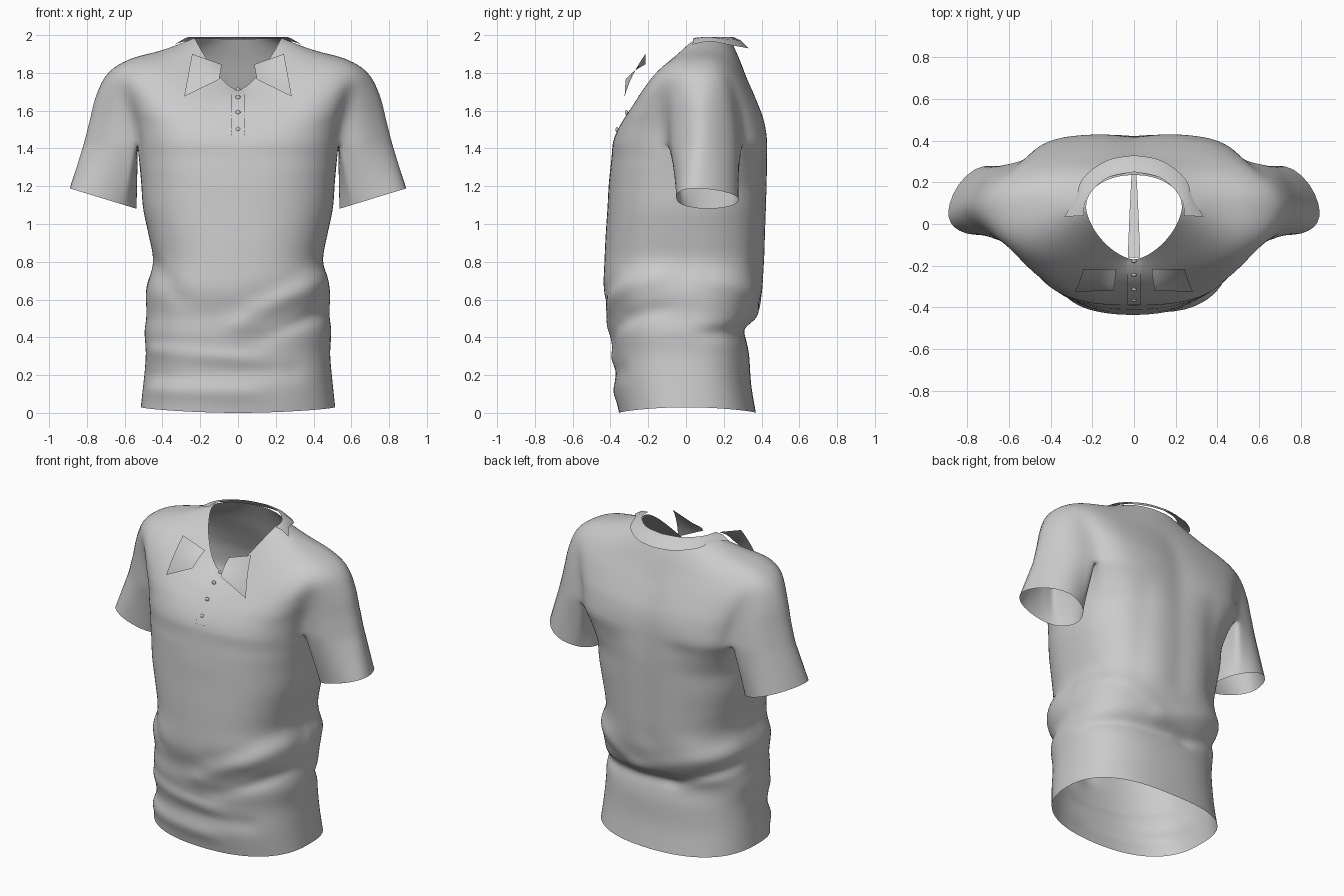
import bpy, bmesh, math
from mathutils import Vector

if "Cube" in bpy.data.objects:
    bpy.data.objects.remove(bpy.data.objects["Cube"])

K = 3  # samples per contour key


def cat(pts, m):
    """Smooth curve through points of any dimension, m samples per span."""
    out = []
    for i in range(len(pts) - 1):
        p = [pts[max(0, min(len(pts) - 1, i + d))] for d in (-1, 0, 1, 2)]
        for k in range(m):
            t = k / m
            out.append(tuple(0.5 * (2*b + (c-a)*t + (2*a-5*b+4*c-d)*t*t + (3*b-a-3*c+d)*t**3)
                             for a, b, c, d in zip(*p)))
    return out + [tuple(pts[-1])]


def finish(bm, name, level=0):
    bmesh.ops.remove_doubles(bm, verts=bm.verts, dist=1e-4)
    bmesh.ops.recalc_face_normals(bm, faces=bm.faces)
    mid = Vector((0, 0.05, 1))
    if sum(f.normal.dot(f.calc_center_median() - mid) * f.calc_area() for f in bm.faces) < 0:
        bmesh.ops.reverse_faces(bm, faces=bm.faces)
    me = bpy.data.meshes.new(name)
    bm.to_mesh(me)
    bm.free()
    for p in me.polygons:
        p.use_smooth = True
    ob = bpy.data.objects.new(name, me)
    bpy.context.collection.objects.link(ob)
    if level:
        mod = ob.modifiers.new("smooth", "SUBSURF")
        mod.levels = mod.render_levels = level
    return ob


def skin(bm, rows, closed=False):
    for a, b in zip(rows, rows[1:]):
        n = len(a)
        for i in range(n if closed else n - 1):
            j = (i + 1) % n
            bm.faces.new((a[i], a[j], b[j], b[i]))


# half contour at armpit height, front centre -> sleeve -> back centre
keys = [(0, -.39), (.21, -.385), (.385, -.325), (.49, -.215), (.535, -.1), (.68, -.07), (.825, .07),
        (.71, .25), (.535, .305), (.475, .365), (.38, .415), (.2, .435), (0, .425)]
# yoke rings: half width, side z, front y, front z, back y, back z, roundness, front pointedness
yoke = [(.825, 1.42, -.39, 1.42, .43, 1.42, 0, 0), (.79, 1.55, -.375, 1.47, .42, 1.52, .2, 0),
        (.755, 1.68, -.345, 1.53, .395, 1.60, .5, 0), (.69, 1.80, -.305, 1.59, .36, 1.69, .85, 0),
        (.57, 1.875, -.265, 1.64, .32, 1.78, 1, 0), (.4, 1.92, -.22, 1.68, .28, 1.88, 1, .3),
        (.23, 1.985, -.17, 1.71, .235, 1.98, 1, 1)]
# torso rings: z, half width, front y, back y
torso = [(1.42, .525, -.39, .43), (1.3, .515, -.405, .435), (1.1, .505, -.415, .43),
         (.95, .475, -.425, .425), (.8, .45, -.432, .42), (.65, .487, -.435, .405),
         (.52, .485, -.405, .365), (.42, .495, -.4, .32), (.3, .488, -.385, .335),
         (.15, .5, -.38, .345), (0, .515, -.355, .37)]


def half_shirt(bm, sx):
    new = lambda x, y, z: bm.verts.new((sx * x, y, z))
    contour, cy = cat(keys, K), .08
    rows = []
    for W, zs, F, zf, B, zb, rnd, tip in cat(yoke, 3):
        row = []
        for j, (px, py) in enumerate(contour):
            a = math.pi * (j / (12 * K) - .5)
            c, s = max(0, math.cos(a)), math.sin(a)
            e = .85 + (.4 * tip if s < 0 else .1 * tip)
            ux, uy = px / .825, (py - cy) / (.47 if py < cy else .35)
            ux += (c ** e - ux) * rnd
            uy += (math.copysign(abs(s) ** e, s) - uy) * rnd
            if j in (0, 12 * K):
                ux = 0
            drop = abs(s) ** (2.6 - .6 * tip if s < 0 else 2)
            row.append(new(W * ux, cy + uy * ((cy - F) if uy < 0 else (B - cy)),
                           zs + ((zf if s < 0 else zb) - zs) * drop))
        rows.append(row)
    skin(bm, rows)
    top = rows[0]
    f, b = top[4 * K].co, top[8 * K].co
    saddle = [new(.53, f.y + (b.y - f.y) * i / 8, 1.42) for i in range(1, 8)]
    # torso tube
    loop = top[:4 * K + 1] + saddle + top[8 * K:]
    rows = [loop]
    for i, (z, W, F, B) in enumerate(cat(torso, 4)[1:]):
        w, row = min(1, (i + 1) / 6), []
        for v in loop:
            x, y = abs(v.co.x), v.co.y
            t = math.atan2(y / (.39 if y < 0 else .43), x / .525)
            c, s = math.cos(t), math.sin(t)
            r = (abs(c) ** 2.5 + abs(s) ** 2.5) ** (-1 / 2.5)
            tx, ty = W * c * r, s * r * (-F if y < 0 else B)
            if x < 1e-6:
                tx = 0
            lift = .03 * c * c * max(0, 1 - z / .5)
            row.append(new(x + (tx - x) * w, y + (ty - y) * w, z + lift))
        rows.append(row)
    skin(bm, rows)
    # sleeve tube
    loop = top[4 * K:8 * K + 1] + saddle[::-1]
    rows = [loop]
    for i in range(1, 8):
        w, row = i / 7, []
        for v in loop:
            x, y = abs(v.co.x), v.co.y
            t = math.atan2((y - .1) / .18, (x - .675) / .147)
            c = math.cos(t)
            end = Vector((.715 + .18 * c, .117 + .17 * math.sin(t) - .06 * max(0, c) ** 1.5,
                          1.135 + .055 * c))
            row.append(new(*Vector((x, y, v.co.z)).lerp(end, w)))
        rows.append(row)
    skin(bm, rows, True)


# shirt body with sleeves
bm = bmesh.new()
for sx in (1, -1):
    half_shirt(bm, sx)
bmesh.ops.remove_doubles(bm, verts=bm.verts, dist=1e-4)
# soften the transition from yoke to torso
soft = [v for v in bm.verts if 1.3 < v.co.z < 1.56 and abs(v.co.x) < .5 and not v.is_boundary]
for _ in range(4):
    bmesh.ops.smooth_vert(bm, verts=soft, factor=.5, use_axis_x=True, use_axis_y=True, use_axis_z=True)
# cloth folds: side, start x z, end x z, width, height
folds = [(-1, .45, .72, .0, .47, .05, .022), (-1, .48, .55, .1, .38, .035, -.016),
         (-1, -.45, .33, .1, .28, .03, .016), (-1, -.48, .2, .3, .22, .04, -.014),
         (-1, -.45, .12, .1, .1, .03, .014), (-1, -.46, .8, -.3, .6, .04, -.015),
         (-1, .1, .62, .3, .7, .04, -.012), (1, .48, .42, -.1, .45, .035, -.02),
         (1, -.45, .68, .1, .5, .045, .015), (1, -.48, .58, -.1, .43, .03, -.02),
         (1, .45, .7, .1, .52, .04, .014), (1, 0, 1.7, 0, .75, .07, -.012),
         (1, .25, 1.3, .27, .75, .05, -.01), (1, -.25, 1.35, -.27, .8, .05, -.01)]
for v in bm.verts:
    if abs(v.co.x) > .53 or (v.co.z > 1.41 and abs(v.co.x) > .3):
        continue
    d = 0
    for side, x0, z0, x1, z1, wd, h in folds:
        if side * v.co.y > -.05:
            a, b, p = Vector((x0, z0)), Vector((x1, z1)), Vector((v.co.x, v.co.z))
            t = max(0, min(1, (p - a).dot(b - a) / (b - a).length_squared))
            d += h * math.exp(-((p - a.lerp(b, t)).length / wd) ** 2) * min(1, abs(v.co.y) / .15)
    n = Vector((v.co.x * .7, v.co.y, 0)).normalized()
    v.co += Vector((n.x * d if abs(v.co.x) > .3 else 0, n.y * d, 0))
finish(bm, "shirt_body", 1)


def strip(name, rows):
    bm = bmesh.new()
    skin(bm, [[bm.verts.new(p) for p in r] for r in rows])
    return finish(bm, name)


# turned-down collar around the back of the neck
inner = cat([(.24, .04, 1.985), (.235, .1, 1.99), (.2, .16, 1.99), (.12, .225, 1.99), (0, .25, 1.99)], 4)
outer = cat([(.335, .035, 1.95), (.28, .125, 1.967), (.245, .22, 1.95), (.13, .305, 1.935), (0, .33, 1.93)], 4)
full = lambda c: c + [(-x, y, z) for x, y, z in c[-2::-1]]
middle = [tuple((p + q) / 2 + (.012 if k == 2 else 0) for k, (p, q) in enumerate(zip(a, b)))
          for a, b in zip(inner, outer)]
strip("back_collar", [full(inner), full(middle), full(outer)])

# front collar points
A, B, C, D = map(Vector, ((.243, -.215, 1.9), (.085, -.215, 1.845), (.1, -.32, 1.765), (.285, -.325, 1.675)))
for sx, side in ((1, "left"), (-1, "right")):
    rows = []
    for i in range(7):
        t, row = i / 6, []
        for j in range(7):
            p = A.lerp(D, t).lerp(B.lerp(C, t), j / 6)
            p.y -= .012 * 4 * t * (1 - t)
            row.append((sx * p.x, p.y, p.z))
        rows.append(row)
    strip("collar_point_" + side, rows)

# button placket following the chest
line = [(r[2], r[3]) for r in cat(yoke, 3) if r[3] > 1.44]
strip("placket", [[(x, y - .006, z + .003) for x in (-.034, 0, .034)] for y, z in line])
strip("inner_tape", [[(-w, y, z), (w, y, z)] for w, y, z in ((.03, -.16, 1.7), (.022, .04, 1.61), (.012, .235, 1.5))])

# buttons
for i, z in enumerate((1.5, 1.59, 1.67, 1.71)):
    y = min(line, key=lambda p: abs(p[1] - z))[0]
    bpy.ops.mesh.primitive_uv_sphere_add(segments=16, ring_count=8, radius=.013, location=(0, y - .009, z))
    ob = bpy.context.object
    ob.name = "button_%d" % (i + 1)
    ob.scale.y = .6
    bpy.ops.object.shade_smooth()
